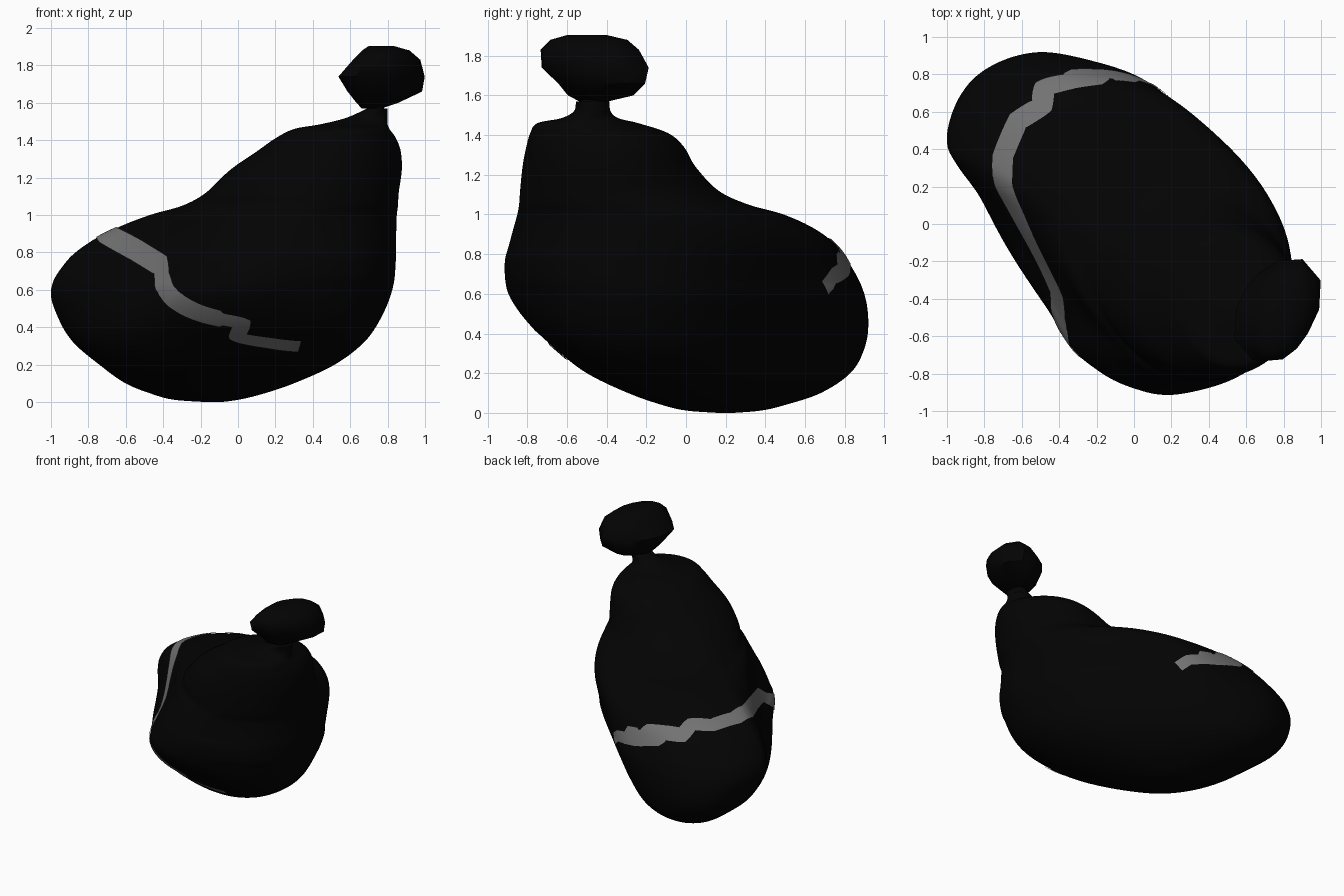
import bpy, bmesh, math
from mathutils import Vector
from mathutils.bvhtree import BVHTree

if "Cube" in bpy.data.objects:
    bpy.data.objects.remove(bpy.data.objects["Cube"])


def material(name, v):
    m = bpy.data.materials.new(name)
    m.diffuse_color = (v, v, v, 1)
    m.use_nodes = True
    m.node_tree.nodes["Principled BSDF"].inputs["Base Color"].default_value = m.diffuse_color
    return m


black = material("bag black", 0.001)
grey = material("stripe grey", 0.17)


def spline(rows, steps, closed=False):
    """Catmull-Rom interpolation through rows of numbers."""
    out = []
    n = len(rows)
    for i in range(n if closed else n - 1):
        ids = [i + k for k in (-1, 0, 1, 2)]
        p = [rows[j % n if closed else max(0, min(n - 1, j))] for j in ids]
        for s in range(steps):
            t = s / steps
            out.append([0.5 * (2 * b + (c - a) * t + (2 * a - 5 * b + 4 * c - d) * t * t
                               + (3 * b - a - 3 * c + d) * t ** 3) for a, b, c, d in zip(*p)])
    return out if closed else out + [list(rows[-1])]


def add_object(name, bm, mat):
    for f in bm.faces:
        f.smooth = True
    me = bpy.data.meshes.new(name)
    bm.to_mesh(me)
    bm.free()
    ob = bpy.data.objects.new(name, me)
    bpy.context.collection.objects.link(ob)
    me.materials.append(mat)
    return ob


def slices(name, rows, outline, rho_low, rho_high):
    """Stack of rings: z, x range, y range, blend from slanted ellipse to outline, sideways sag."""
    bm = bmesh.new()
    rings = []
    n = len(outline)
    for z, x0, x1, y0, y1, w, sag in rows:
        ring = []
        rho = rho_low if z < 0.65 else rho_high
        for px, py in outline:
            r = math.sqrt((1 - rho * rho) / (px * px - 2 * rho * px * py + py * py))
            k = w + (1 - w) * r
            u = max(-1, min(1, (py - px) / 1.7))
            s = sag * math.cos(u * math.pi / 2) ** 2 * 0.7071
            ring.append(bm.verts.new(((x0 + x1) / 2 + px * k * (x1 - x0) / 2 + s,
                                      (y0 + y1) / 2 + py * k * (y1 - y0) / 2 + s, z)))
        rings.append(ring)
    for a, b in zip(rings, rings[1:]):
        for k in range(n):
            j = (k + 1) % n
            bm.faces.new((a[k], a[j], b[j], b[k]))
    bm.faces.new(rings[0][::-1])
    bm.faces.new(rings[-1])
    bmesh.ops.recalc_face_normals(bm, faces=bm.faces[:])
    return add_object(name, bm, black)


# Bean-shaped plan outline of the bag, scaled to -1..1
plan = [(.825, -.33), (.77, -.02), (.6, .25), (.3, .57), (.1, .76), (-.1, .86), (-.4, .92),
        (-.6, .905), (-.83, .8), (-.95, .65), (-1, .46), (-.95, .33), (-.8, .12), (-.6, -.2),
        (-.45, -.46), (-.33, -.68), (-.2, -.8), (-.05, -.88), (.13, -.92), (.35, -.88),
        (.53, -.81), (.68, -.7), (.785, -.53)]
plan = spline([((x + .0875) / .9125, y / .92) for x, y in plan], 7, True)

# Sagging bag body
body_rows = [
    (0.0, -0.17, -0.09, 0.16, 0.24, 0, 0),
    (0.012, -0.34, 0.0, 0.0, 0.38, 0, -0.01),
    (0.04, -0.45, 0.12, -0.12, 0.5, 0, -0.03),
    (0.1, -0.6, 0.3, -0.29, 0.68, 0, -0.05),
    (0.2, -0.74, 0.52, -0.5, 0.83, 0.1, -0.07),
    (0.32, -0.88, 0.68, -0.66, 0.9, 0.3, -0.07),
    (0.45, -0.96, 0.77, -0.8, 0.92, 0.65, -0.05),
    (0.6, -1.0, 0.825, -0.895, 0.895, 1, 0.0),
    (0.75, -0.92, 0.84, -0.92, 0.82, 1, 0.05),
    (0.85, -0.81, 0.845, -0.9, 0.75, 0.9, 0.06),
    (0.93, -0.67, 0.85, -0.88, 0.65, 0.75, 0.05),
    (1.0, -0.5, 0.855, -0.86, 0.5, 0.55, 0.03),
    (1.05, -0.33, 0.86, -0.85, 0.32, 0.38, 0.02),
    (1.12, -0.2, 0.865, -0.84, 0.17, 0.22, 0),
    (1.24, -0.05, 0.877, -0.825, 0.05, 0.05, 0),
    (1.34, 0.1, 0.87, -0.805, -0.01, 0, 0),
    (1.41, 0.2, 0.845, -0.785, -0.09, 0, 0),
    (1.46, 0.3, 0.81, -0.75, -0.24, 0, 0),
    (1.485, 0.44, 0.8, -0.63, -0.34, 0, 0),
    (1.52, 0.58, 0.8, -0.565, -0.38, 0, 0),
    (1.57, 0.69, 0.8, -0.555, -0.385, 0, 0)]
body = slices("bag_body", spline(body_rows, 6), plan, -0.52, -0.02)

# Pinched neck and tied knot
circle = [(math.cos(a * math.pi / 6), math.sin(a * math.pi / 6)) for a in range(12)]
neck = slices("bag_neck", [
    (1.53, 0.68, 0.8, -0.55, -0.39, 1, 0),
    (1.57, 0.7, 0.78, -0.53, -0.4, 1, 0),
    (1.62, 0.67, 0.8, -0.53, -0.38, 1, 0)], circle, 0, 0)
knot = slices("bag_knot", [
    (1.57, 0.66, 0.77, -0.54, -0.39, 0, 0),
    (1.60, 0.63, 0.86, -0.6, -0.26, 0, 0),
    (1.66, 0.58, 0.99, -0.65, -0.2, 0, 0),
    (1.74, 0.53, 1.005, -0.735, -0.18, 0, 0),
    (1.83, 0.61, 0.98, -0.74, -0.23, 0, 0),
    (1.88, 0.66, 0.92, -0.69, -0.29, 0, 0),
    (1.905, 0.7, 0.83, -0.6, -0.4, 0, 0)], circle, 0.35, 0.35)
for ob in (neck, knot):
    bpy.context.view_layer.objects.active = ob
    ob.select_set(True)
bpy.ops.object.shade_smooth_by_angle(angle=math.radians(50))

# Zigzag stripe: waypoints read from front, top and right, dropped on the body
me = body.data
tree = BVHTree.FromPolygons([v.co for v in me.vertices], [p.vertices[:] for p in me.polygons])
front = [(0.33, 0.3), (0.16, 0.32), (-0.01, 0.35), (0.03, 0.425), (-0.2, 0.475), (-0.34, 0.55),
         (-0.4, 0.64), (-0.41, 0.73), (-0.54, 0.81)]
top = [(-0.695, 0.2), (-0.7, 0.36), (-0.62, 0.55), (-0.49, 0.63), (-0.48, 0.73),
       (-0.2, 0.775), (-0.16, 0.8), (0.0, 0.77)]
side = [(0.8, 0.79), (0.8, 0.73), (0.74, 0.69), (0.69, 0.62)]
rays = ([(Vector((a, -3, b)), Vector((0, 1, 0))) for a, b in front]
        + [(Vector((a, b, 3)), Vector((0, 0, -1))) for a, b in top]
        + [(Vector((3, a, b)), Vector((-1, 0, 0))) for a, b in side])
hits = [tree.ray_cast(o, d)[0] for o, d in rays]
hits = [h for h in hits if h is not None]
path = []
for a, b in zip(hits, hits[1:]):
    n = max(2, int((b - a).length / 0.015))
    path += [tree.find_nearest(a.lerp(b, k / n))[:2] for k in range(n)]

bm = bmesh.new()
previous = None
for i, (co, normal) in enumerate(path):
    tangent = path[min(i + 3, len(path) - 1)][0] - path[max(i - 3, 0)][0]
    across = normal.cross(tangent).normalized()
    f = i / len(path)
    half = 0.045 if f < 0.15 or f > 0.8 else 0.06
    row = []
    for k in range(-4, 5):
        q, nq = tree.find_nearest(co + across * half * k / 4)[:2]
        row.append(bm.verts.new(q + nq * 0.006))
    if previous:
        for k in range(8):
            bm.faces.new((previous[k], previous[k + 1], row[k + 1], row[k]))
    previous = row
bm.normal_update()
for f in bm.faces:
    # keep the strip facing outwards
    if f.normal.dot(tree.find_nearest(f.calc_center_median())[1]) < 0:
        f.normal_flip()
add_object("bag_stripe", bm, grey)
